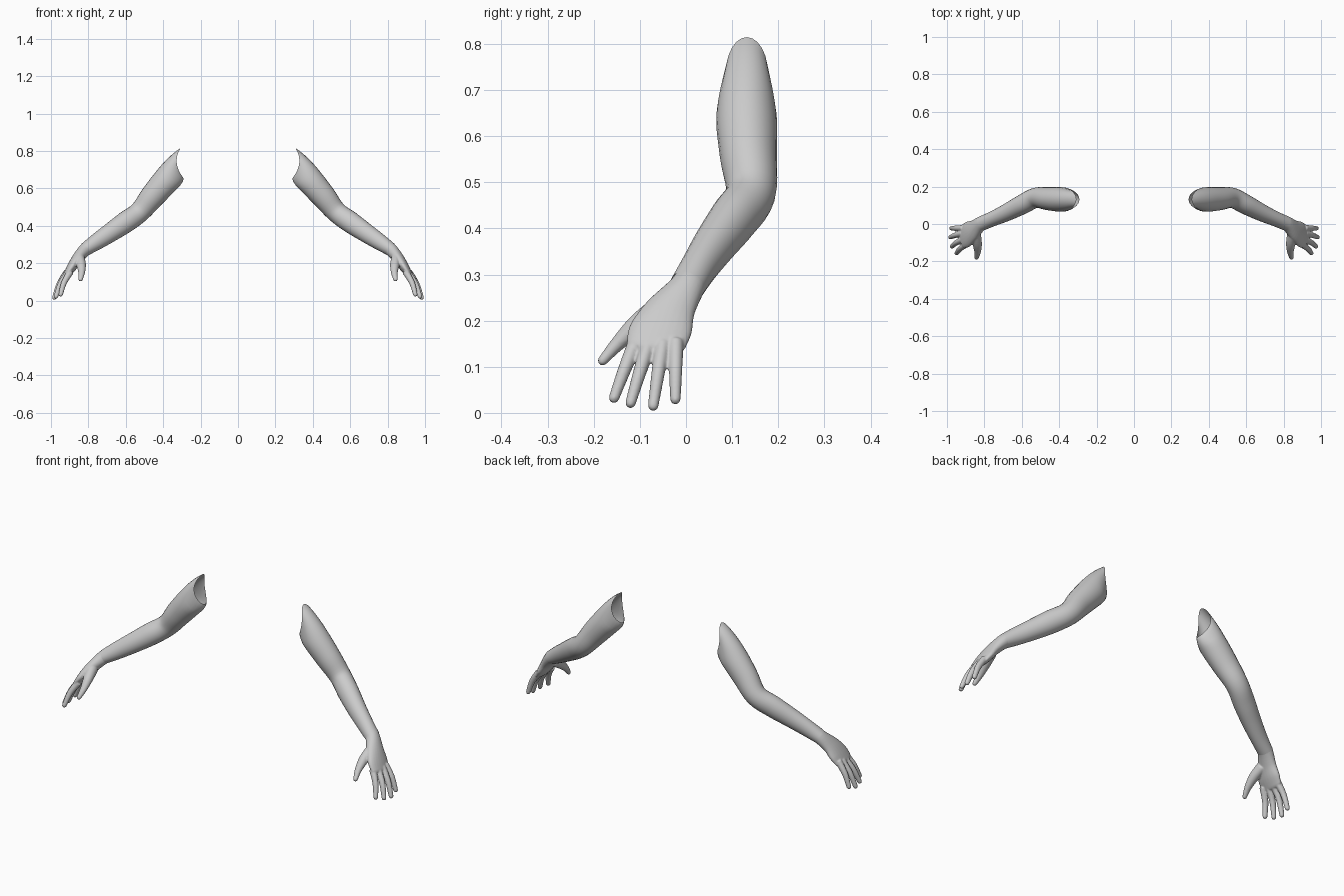
import bpy, math
from mathutils import Vector

if "Cube" in bpy.data.objects:
    bpy.data.objects.remove(bpy.data.objects["Cube"])

skin = bpy.data.materials.new("plain_grey")
skin.diffuse_color = (0.6, 0.6, 0.6, 1)
skin.use_nodes = True
skin.node_tree.nodes["Principled BSDF"].inputs["Base Color"].default_value = skin.diffuse_color
SIDES = 24


def sample(rows, u):
    """Catmull-Rom interpolation of rows (x, y, z, half width, half thickness)."""
    i = min(int(u), len(rows) - 2)
    t = u - i
    a, b, c, d = (rows[min(max(j, 0), len(rows) - 1)] for j in range(i - 1, i + 3))
    return [0.5 * (2*q + (r - p)*t + (2*p - 5*q + 4*r - s)*t*t + (3*q - p - 3*r + s)*t**3)
            for p, q, r, s in zip(a, b, c, d)]


def loft(rows, steps=5, square=1.0, rim=False, round_end=False):
    """Elliptical tube along the rows; returns vertices and faces."""
    verts, faces = [], []
    last = len(rows) - 1
    us = [i / steps for i in range(last * steps + 1)]
    for u in us:
        x, y, z, w, h = sample(rows, u)
        p = Vector((x, y, z))
        t = (Vector(sample(rows, min(u + .05, last))[:3])
             - Vector(sample(rows, max(u - .05, 0))[:3])).normalized()
        s = (Vector((0, 1, 0)) - square * t.y * t).normalized()
        n = t.cross(s).normalized()
        saddle = 0
        if rim and u < 1:   # slanted, scooped shoulder opening
            n = Vector((.1, 0, 1)).lerp(n, u).normalized()
            saddle = .028 * (1 - u)
        for k in range(SIDES):
            a = 2 * math.pi * k / SIDES
            verts.append(p + s * (w * math.cos(a)) + n * (h * math.sin(a))
                         + Vector((saddle * math.cos(a) ** 2, 0, 0)))
    rings = len(us)
    if round_end:           # domed tip
        for f in (.5, .8, .97):
            shrink = math.sqrt(1 - f * f)
            for k in range(SIDES):
                a = 2 * math.pi * k / SIDES
                verts.append(p + t * (f * h) + s * (w * shrink * math.cos(a))
                             + n * (h * shrink * math.sin(a)))
            rings += 1
    for r in range(rings - 1):
        for k in range(SIDES):
            m = (k + 1) % SIDES
            faces.append((r*SIDES + k, r*SIDES + m, (r+1)*SIDES + m, (r+1)*SIDES + k))
    if not rim:             # caps
        faces.append(tuple(reversed(range(SIDES))))
        faces.append(tuple(range((rings-1)*SIDES, rings*SIDES)))
    return verts, faces


def make(name, parts, side, remesh=False):
    verts, faces = [], []
    for pv, pf in parts:
        o = len(verts)
        verts += [(v.x * side, v.y, v.z) for v in pv]
        faces += [tuple(i + o for i in (f if side < 0 else f[::-1])) for f in pf]
    me = bpy.data.meshes.new(name)
    me.from_pydata(verts, [], faces)
    ob = bpy.data.objects.new(name, me)
    bpy.context.collection.objects.link(ob)
    me.materials.append(skin)
    me.shade_smooth()
    if remesh:              # fuse palm, thumb and fingers
        m = ob.modifiers.new("fuse", 'REMESH')
        m.mode, m.voxel_size, m.use_smooth_shade = 'VOXEL', .0035, True
        m = ob.modifiers.new("soften", 'SMOOTH')
        m.factor, m.iterations = .5, 5


arm = [(.300, .132, .735, .046, .080), (.378, .131, .649, .065, .073),
       (.455, .135, .560, .062, .066), (.525, .140, .475, .054, .056),
       (.600, .103, .420, .052, .057), (.680, .062, .365, .046, .051),
       (.755, .028, .315, .040, .044), (.815, .003, .275, .039, .036)]
palm = [(.780, .017, .298, .037, .038), (.817, .002, .273, .039, .035),
        (.858, -.035, .225, .055, .030), (.888, -.055, .180, .068, .026),
        (.912, -.065, .145, .064, .019)]
thumb = [(.845, -.055, .225, .030, .026), (.838, -.105, .190, .024, .025),
         (.836, -.148, .150, .016, .018), (.842, -.180, .114, .011, .012)]
# index to little finger: base, tip
fingers = [((.895, -.108, .155), (.948, -.156, .033)),
           ((.908, -.080, .150), (.973, -.120, .022)),
           ((.914, -.050, .150), (.982, -.071, .016)),
           ((.912, -.022, .155), (.976, -.023, .030))]

hand = [loft(palm, square=.5, round_end=True), loft(thumb, round_end=True)]
for base, tip in fingers:
    b, e = Vector(base), Vector(tip)
    mid = b.lerp(e, .5) + Vector((.008, 0, .003))   # slight curl
    hand.append(loft([(*b, .017, .018), (*mid, .0145, .0155), (*e, .0115, .012)],
                     round_end=True))

for label, side in (("left", 1), ("right", -1)):
    make(label + "_arm", [loft(arm, rim=True)], side)
    make(label + "_hand", hand, side, remesh=True)
